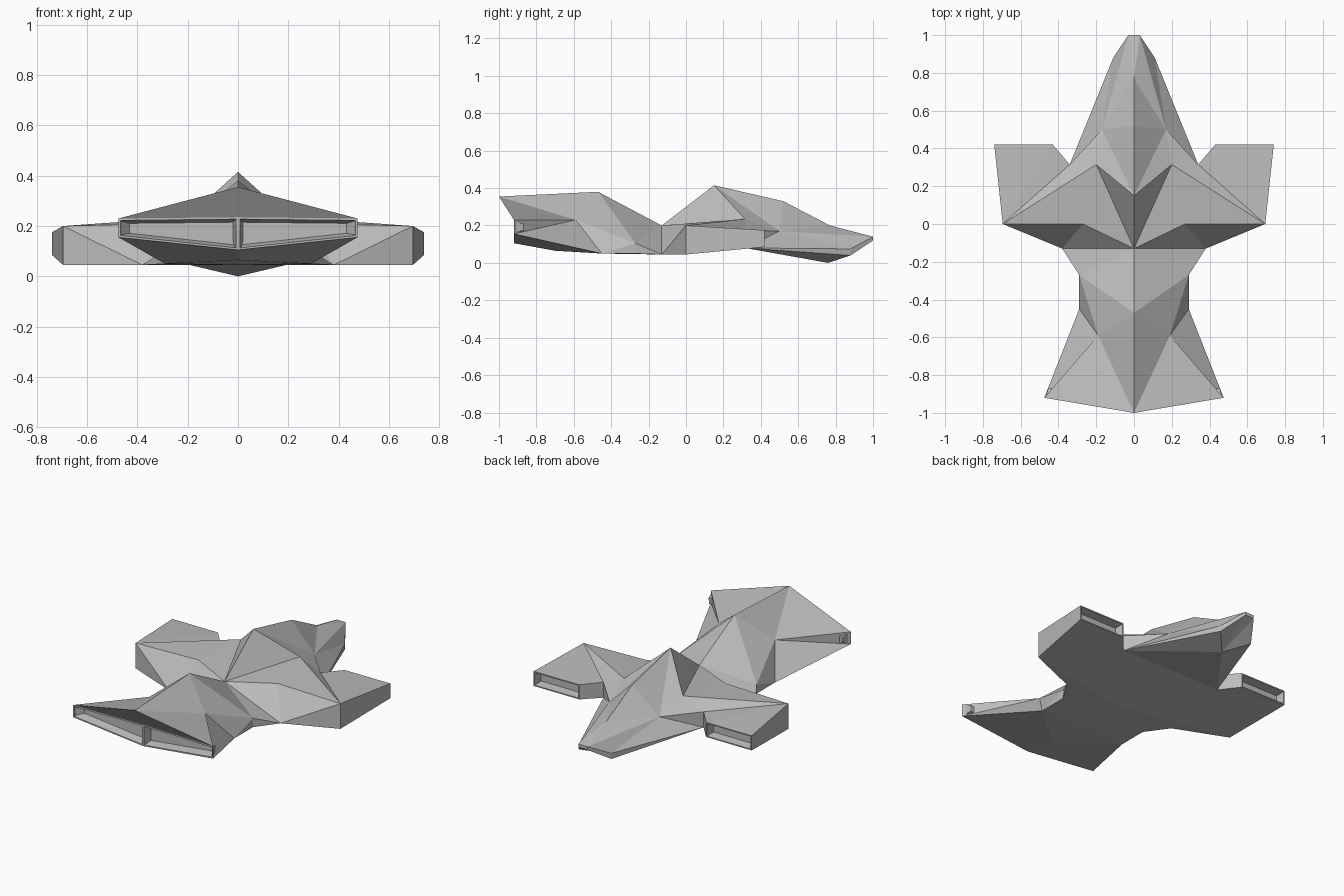
import bpy
import bmesh

cube = bpy.data.objects.get("Cube")
if cube:
    bpy.data.objects.remove(cube, do_unlink=True)

# Single hull colour
GREY = (.5, .5, .5, 1)
grey = bpy.data.materials.new("hull_grey")
grey.use_nodes = True
grey.diffuse_color = GREY
grey.node_tree.nodes["Principled BSDF"].inputs["Base Color"].default_value = GREY


def finish(name, bm):
    """Turn a left-half bmesh into a mirrored, flat-shaded object."""
    mesh = bpy.data.meshes.new(name)
    bm.to_mesh(mesh)
    bm.free()
    mesh.materials.append(grey)
    obj = bpy.data.objects.new(name, mesh)
    bpy.context.collection.objects.link(obj)
    mirror = obj.modifiers.new("mirror", "MIRROR")
    mirror.use_axis[0] = True
    mirror.merge_threshold = .0001


def faceted(name, *fans):
    """Plate a part with triangle fans, each a hub followed by its rim."""
    bm = bmesh.new()
    for hub, *rim in fans:
        for a, b in zip(rim, rim[1:]):
            bm.faces.new([bm.verts.new(p) for p in (hub, a, b)])
    bmesh.ops.remove_doubles(bm, verts=bm.verts[:], dist=.0001)
    finish(name, bm)


def pocket(name, corners, rim, taper, depth):
    """Make an opening with a flat rim and a sunken, tapered floor."""
    bm = bmesh.new()
    face = bm.faces.new([bm.verts.new(p) for p in corners])
    bm.normal_update()
    bmesh.ops.inset_individual(bm, faces=[face], thickness=rim)
    bmesh.ops.inset_individual(bm, faces=[face], thickness=taper, depth=-depth)
    finish(name, bm)


# Corners of the front hood and intake
nose, crest = (0, -1, .355), (0, -.47, .38)
mouth_top, mouth_low = (0, -.92, .235), (0, -.92, .105)
lip_top, lip_low = (.475, -.92, .23), (.475, -.92, .155)
cheek = (.19, -.59, .23)

# Corners of the waist
waist_front, waist_back = (.29, -.45, .05), (.29, -.27, .05)
hip, root, valley = (.29, -.27, .105), (.38, -.13, .045), (0, -.13, .2)

# Corners of the wing
pad, shoulder = (.27, 0, .21), (.2, .315, .235)
tip_top, tip_low = (.695, 0, .2), (.695, 0, .045)
aft_top, aft_low = (.74, .42, .175), (.74, .42, .085)
inner_top, inner_low = (.43, .42, .175), (.43, .42, .085)
notch_top, notch_low = (.34, .315, .175), (.34, .315, .08)

# Corners of the tail
peak, spine, dip = (0, .15, .415), (0, .52, .33), (0, .77, .2)
flank = (.17, .5, .17)
rear_top, rear_low = (.11, .88, .075), (.11, .88, .04)
end_top, end_low = (.03, 1, .14), (.03, 1, .12)
tail_top, tail_low = (0, 1, .14), (0, 1, .12)

# Centre line of the underside
chin, belly_front = (0, -.7, .065), (0, -.45, .05)
belly_mid, belly_back, keel = (0, -.13, .045), (0, .32, .08), (0, .76, 0)

# Overhanging hood with sloping cheeks
faceted("front_hood",
        (cheek, lip_low, waist_front, hip, crest, nose, lip_top, lip_low),
        (nose, mouth_top, lip_top))

# Narrow waist between hood and wings
faceted("waist",
        (hip, waist_front, waist_back, root, valley, crest))

# Wings with raised inner pad and stepped rear notch
faceted("wings",
        (pad, root, tip_top, shoulder, valley, root),
        (tip_top, root, tip_low, aft_low, aft_top, inner_top, notch_top, shoulder),
        (inner_top, inner_low, notch_low, notch_top))

# Tall ridged tail tapering to a blunt end
faceted("tail",
        (flank, notch_top, notch_low, rear_top, end_top, dip, spine, peak,
         shoulder, notch_top),
        (peak, valley, shoulder),
        (dip, end_top, tail_top),
        (rear_low, end_low, end_top, rear_top, notch_low),
        (tail_low, tail_top, end_top, end_low))

# Nearly flat underside with a keel below the tail
faceted("underside",
        (chin, belly_front, waist_front, lip_low, mouth_low),
        (belly_mid, belly_back, notch_low, tip_low, root, waist_back,
         waist_front, belly_front),
        (notch_low, inner_low, aft_low, tip_low),
        (keel, tail_low, end_low, rear_low, notch_low, belly_back))

# Sunken openings at the front and behind the wings
pocket("front_intakes", (mouth_low, lip_low, lip_top, mouth_top), .011, .017, .05)
pocket("rear_exhausts", (aft_low, inner_low, inner_top, aft_top), .01, .012, .05)
